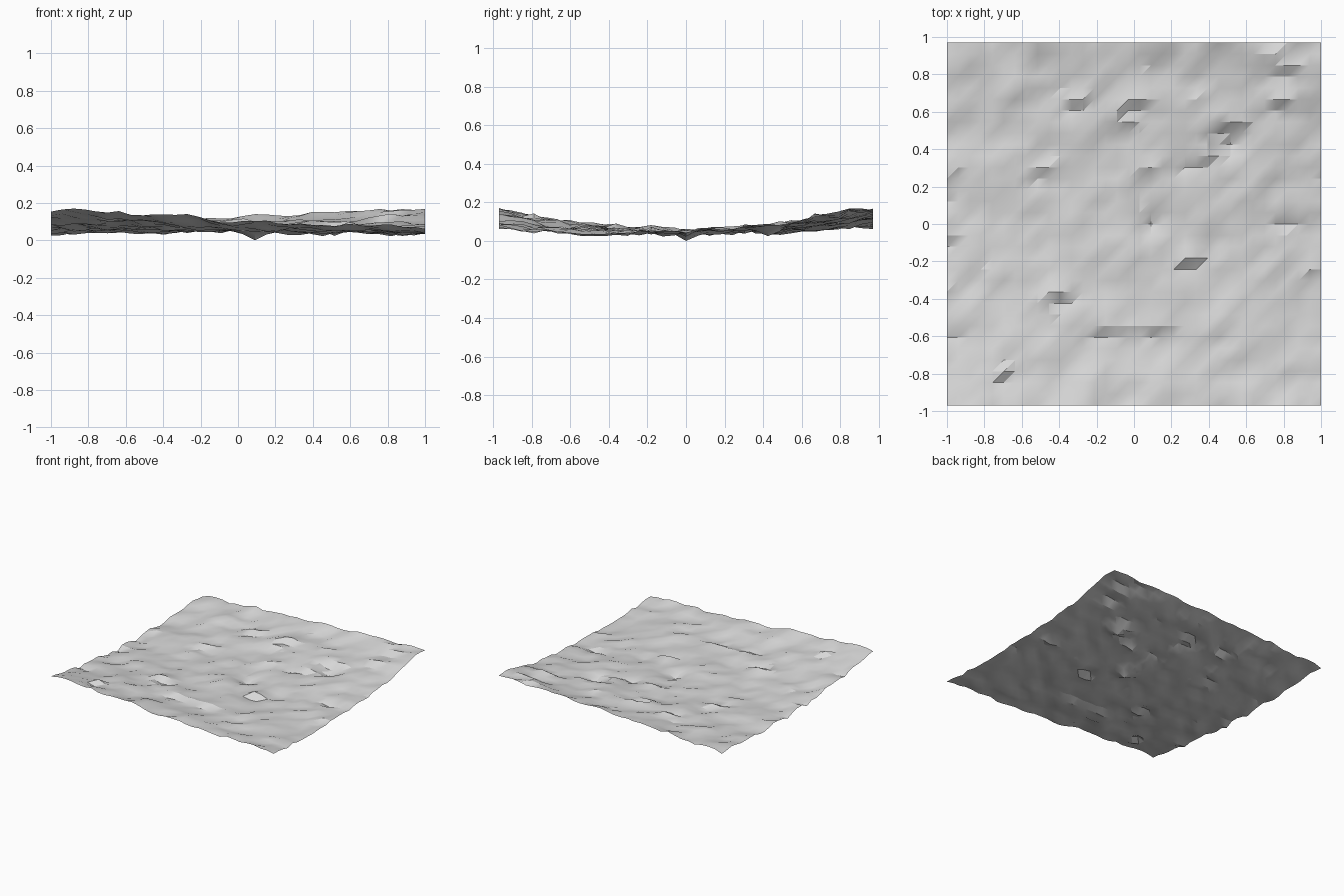
import bpy
import bmesh
from math import exp
from mathutils import Vector, noise

if "Cube" in bpy.data.objects:
    bpy.data.objects.remove(bpy.data.objects["Cube"], do_unlink=True)

COLS, ROWS = 33, 32
CELL = 2 / COLS

# Short steep scarps: x, y, half width, strength
SCARPS = [
    (0.45, -0.06, 0.09, 0.06), (0.83, 0.03, 0.10, 0.05),
    (0.00, 0.64, 0.07, 0.045), (-0.06, 0.54, 0.06, 0.04),
    (-0.30, 0.63, 0.08, 0.04), (0.27, -0.21, 0.07, 0.045),
    (-0.40, -0.39, 0.08, 0.04), (-0.70, -0.83, 0.06, 0.055),
    (-0.18, -0.58, 0.17, 0.025), (0.12, -0.57, 0.10, 0.035),
    (-0.96, -0.58, 0.08, 0.035), (-0.45, 0.27, 0.12, 0.04),
    (-0.68, 0.35, 0.08, 0.035), (0.08, 0.28, 0.08, 0.035),
    (0.30, 0.34, 0.08, 0.035), (0.07, 0.44, 0.06, 0.03),
    (0.78, 0.65, 0.12, 0.04), (0.82, 0.82, 0.10, 0.035),
    (-0.96, -0.08, 0.06, 0.04), (-0.96, 0.16, 0.05, 0.03),
    (0.50, 0.51, 0.10, 0.035), (0.95, -0.28, 0.07, 0.03),
    (0.47, -0.76, 0.08, 0.03), (0.30, 0.64, 0.14, 0.03),
]

# Rounded rises and hollows: x, y, radius, height
MOUNDS = [
    (-0.72, -0.95, 0.23, 0.02), (0.97, 0.78, 0.16, 0.015),
    (0.51, 0.42, 0.07, -0.06), (0.09, 0.00, 0.07, -0.05),
]


def ripples(x, y):
    """Diagonal undulations, longer along the rising diagonal."""
    along, across = x + y * 0.8, y - x * 0.8
    coarse = noise.noise(Vector((along * 3.3, across * 5.2, 8.1)))
    fine = noise.noise(Vector((along * 6.5, across * 9.5, 2.4)))
    return 0.022 * coarse + 0.022 * fine


def scarp(x, y, cx, cy, width, strength):
    """Low in front, high behind, fading with distance."""
    u, v = (x - cx) / width, (y - cy) / 0.05
    return strength * v * exp(-u * u - v * v)


def mound(x, y, cx, cy, radius, top):
    return top * exp(-((x - cx) ** 2 + (y - cy) ** 2) / radius ** 2)


def height(x, y):
    valley = 0.05 + 0.068 * y * y + 0.008 * y + 0.045 * x * y
    relief = sum(scarp(x, y, *s) for s in SCARPS)
    relief += sum(mound(x, y, *m) for m in MOUNDS)
    return max(0, valley + relief + ripples(x, y))


# Terrain sheet on a regular grid, split along one diagonal
bm = bmesh.new()
grid = []
for j in range(ROWS + 1):
    y = (j - ROWS / 2) * CELL
    row = []
    for i in range(COLS + 1):
        x = (i - COLS / 2) * CELL
        row.append(bm.verts.new((x, y, height(x, y))))
    grid.append(row)
for lower, upper in zip(grid, grid[1:]):
    for i in range(COLS):
        a, b, c, d = lower[i], lower[i + 1], upper[i + 1], upper[i]
        bm.faces.new((a, b, c))
        bm.faces.new((a, c, d))

# Rest the lowest point on the ground
low = min(v.co.z for v in bm.verts)
bmesh.ops.translate(bm, verts=bm.verts, vec=(0, 0, -low))

mesh = bpy.data.meshes.new("terrain")
bm.to_mesh(mesh)
bm.free()
terrain = bpy.data.objects.new("terrain", mesh)
bpy.context.collection.objects.link(terrain)

# Plain pale grey surface
grey = bpy.data.materials.new("pale grey")
grey.use_nodes = True
colour = (0.68, 0.68, 0.68, 1)
grey.diffuse_color = colour
grey.node_tree.nodes["Principled BSDF"].inputs["Base Color"].default_value = colour
mesh.materials.append(grey)

# Smooth slopes with sharp breaks
bpy.ops.object.select_all(action="DESELECT")
terrain.select_set(True)
bpy.context.view_layer.objects.active = terrain
bpy.ops.object.shade_smooth_by_angle(angle=0.45)
